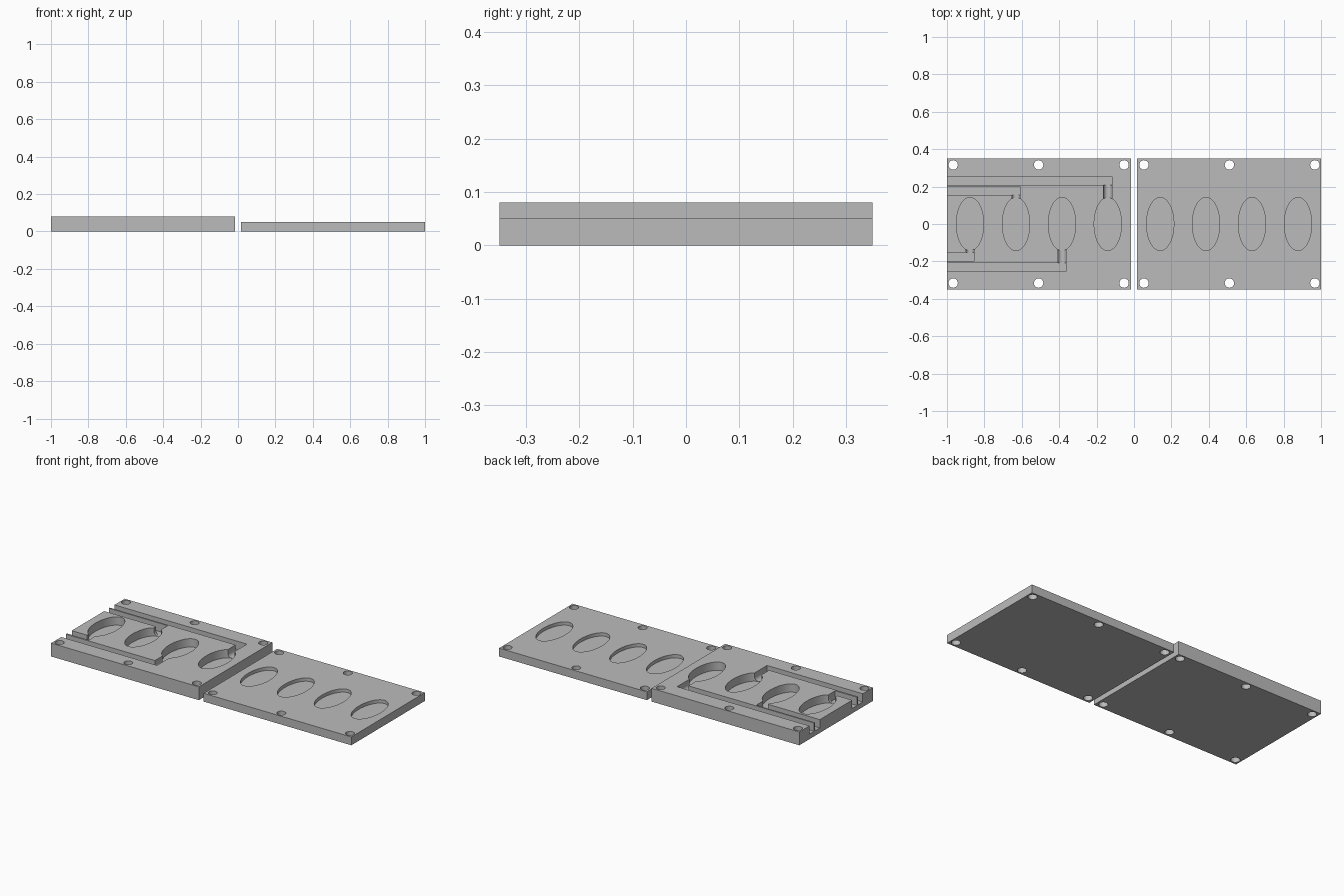
import bpy, bmesh
from mathutils import Matrix

cube = bpy.data.objects.get("Cube")
if cube:
    bpy.data.objects.remove(cube, do_unlink=True)

# Single grey finish
grey = bpy.data.materials.new("plain grey")
grey.use_nodes = True
grey.diffuse_color = (0.5, 0.5, 0.5, 1)
grey.node_tree.nodes["Principled BSDF"].inputs["Base Color"].default_value = (0.5, 0.5, 0.5, 1)

HALF_DEPTH = 0.35
OVER = 0.1          # height cutters reach above the plates


def make_object(name, bm):
    mesh = bpy.data.meshes.new(name)
    bm.to_mesh(mesh)
    bm.free()
    mesh.materials.append(grey)
    obj = bpy.data.objects.new(name, mesh)
    bpy.context.scene.collection.objects.link(obj)
    return obj


def box(name, x0, x1, y0, y1, z0, z1):
    bm = bmesh.new()
    place = Matrix.Translation(((x0 + x1) / 2, (y0 + y1) / 2, (z0 + z1) / 2))
    size = Matrix.Diagonal((x1 - x0, y1 - y0, z1 - z0, 1))
    bmesh.ops.create_cube(bm, size=1, matrix=place @ size)
    return make_object(name, bm)


def oval(name, x, y, rx, ry, z0, z1, sides):
    bm = bmesh.new()
    place = Matrix.Translation((x, y, (z0 + z1) / 2))
    bmesh.ops.create_cone(bm, cap_ends=True, segments=sides, radius1=1, radius2=1, depth=1,
                          matrix=place @ Matrix.Diagonal((rx, ry, z1 - z0, 1)))
    return make_object(name, bm)


def neck(name, x, y0, y1, radius, floor):
    # Round-bottomed slot running along y
    bm = bmesh.new()
    place = Matrix.Translation((x, (y0 + y1) / 2, floor + radius))
    bmesh.ops.create_cone(bm, cap_ends=True, segments=32, radius1=radius, radius2=radius,
                          depth=abs(y1 - y0), matrix=place @ Matrix.Rotation(1.5708, 4, 'X'))
    # Stretch the upper half so that the slot is open at the top
    for v in bm.verts:
        if v.co.z > floor + radius + 0.001:
            v.co.z += OVER
    return make_object(name, bm)


def carve(plate, cutters):
    for cutter in cutters:
        mod = plate.modifiers.new(cutter.name, 'BOOLEAN')
        mod.operation = 'DIFFERENCE'
        mod.solver = 'EXACT'
        mod.object = cutter
    bpy.context.view_layer.update()
    carved = bpy.data.meshes.new_from_object(plate.evaluated_get(bpy.context.evaluated_depsgraph_get()))
    plate.modifiers.clear()
    plate.data = carved
    for cutter in cutters:
        bpy.data.objects.remove(cutter, do_unlink=True)
    bpy.ops.object.select_all(action='DESELECT')
    plate.select_set(True)
    bpy.context.view_layer.objects.active = plate
    bpy.ops.object.shade_smooth_by_angle(angle=0.5)


def plate_cutters(side, height, floor):
    # Six bolt holes and four oval pockets
    cuts = [oval("bolt_hole", side * x, y, 0.025, 0.025, -OVER, height + OVER, 32)
            for x in (0.053, 0.51, 0.967) for y in (-0.316, 0.316)]
    cuts += [oval("pocket", side * x, 0, 0.073, 0.142, floor, height + OVER, 64) for x in POCKETS]
    return cuts


POCKETS = (0.14, 0.385, 0.631, 0.877)
FLOOR = 0.03
NECK = 0.0225

# Thin cover plate with shallow pockets
cover = box("cover_plate", 0.016, 1, -HALF_DEPTH, HALF_DEPTH, 0, 0.05)
carve(cover, plate_cutters(1, 0.05, FLOOR))

# Thick base plate with deep pockets and channels out to the side
base = box("base_plate", -1, -0.016, -HALF_DEPTH, HALF_DEPTH, 0, 0.08)
cuts = plate_cutters(-1, 0.08, FLOOR)
channels = zip(POCKETS, (0.209, -0.209, 0.155, -0.153), (0.253, -0.253, 0.2, -0.198))
for x, near, far in channels:
    cuts.append(box("channel", -1 - OVER, NECK - x, min(near, far), max(near, far),
                    FLOOR, 0.08 + OVER))
    sign = 1 if near > 0 else -1
    cuts.append(neck("channel_neck", -x, sign * 0.12, near + sign * 0.01, NECK, FLOOR + 0.001))
carve(base, cuts)
